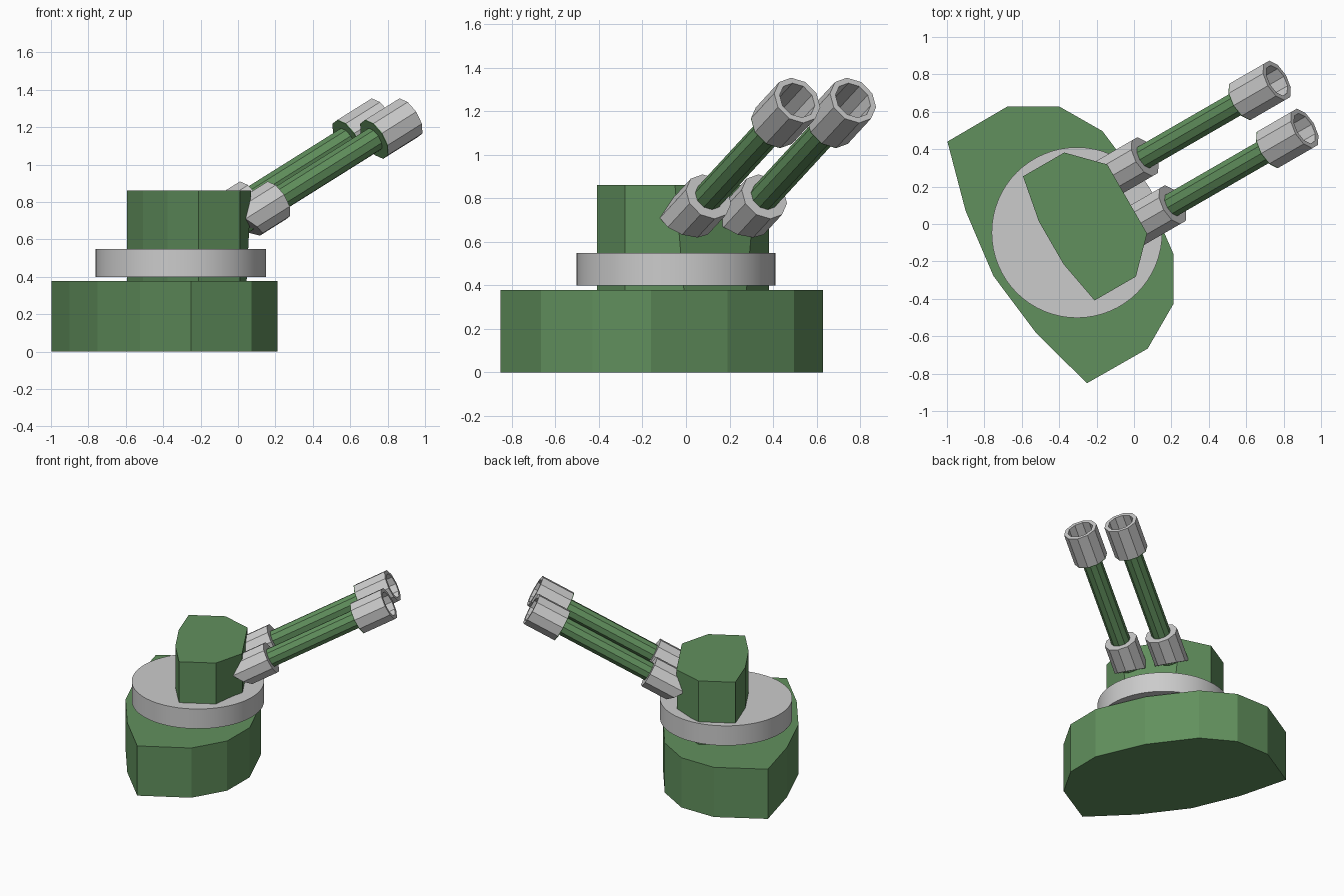
import bpy, bmesh, math
from mathutils import Matrix, Vector

if "Cube" in bpy.data.objects:
    bpy.data.objects.remove(bpy.data.objects["Cube"])

green = bpy.data.materials.new("green_paint")
green.diffuse_color = (0.12, 0.28, 0.11, 1)
green.use_nodes = True
green.node_tree.nodes["Principled BSDF"].inputs["Base Color"].default_value = green.diffuse_color

# Turret frame: local x is the firing direction, local y is its left
FRAME = Matrix.Translation((-0.3155, -0.027, 0)) @ Matrix.Rotation(math.radians(30), 4, 'Z')
ELEVATION = math.radians(28.5)
SIDES = 10


def finish(name, bm, matrix, mat=None):
    bmesh.ops.recalc_face_normals(bm, faces=bm.faces)
    mesh = bpy.data.meshes.new(name)
    bm.to_mesh(mesh)
    bm.free()
    ob = bpy.data.objects.new(name, mesh)
    bpy.context.collection.objects.link(ob)
    ob.matrix_world = matrix
    if mat:
        mesh.materials.append(mat)
    return ob


def loft(bm, rings, closed=False):
    """Bridge equal-length vertex rings; cap the ends unless closed."""
    n = len(rings[0])
    pairs = list(zip(rings, rings[1:]))
    if closed:
        pairs.append((rings[-1], rings[0]))
    for a, b in pairs:
        for i in range(n):
            j = (i + 1) % n
            bm.faces.new((a[i], a[j], b[j], b[i]))
    if not closed:
        bm.faces.new(rings[0])
        bm.faces.new(rings[-1])


def mirrored(half):
    """Complete a half outline (x, half width) across the firing axis."""
    return half + [(x, -w) for x, w in reversed(half) if w > 0]


def prism(name, low, high, z0, z1, mat):
    bm = bmesh.new()
    loft(bm, [[bm.verts.new((x, y, z)) for x, y in mirrored(half)]
              for half, z in ((low, z0), (high, z1))])
    return finish(name, bm, FRAME, mat)


def turned(name, profile, matrix, mat=None, closed=False, cut=0):
    """Revolve (distance, radius) points about x; cut slants the first ring."""
    bm = bmesh.new()
    rings = []
    for k, (s, r) in enumerate(profile):
        ring = []
        for i in range(SIDES):
            a = 2 * math.pi * (i + 0.5) / SIDES
            shift = -cut * math.sin(a) if k == 0 else 0
            ring.append(bm.verts.new((s + shift, r * math.cos(a), r * math.sin(a))))
        rings.append(ring)
    loft(bm, rings, closed)
    return finish(name, bm, matrix, mat)


# Base block
base = [(-0.503, 0), (-0.458, 0.376), (-0.357, 0.746), (0.017, 0.748),
        (0.254, 0.611), (0.389, 0.38), (0.434, 0)]
# both axis points stay single when mirrored
prism("base", base, base, 0, 0.378, green)

# Rotating disc
bm = bmesh.new()
bmesh.ops.create_cone(bm, cap_ends=True, segments=64, radius1=0.456, radius2=0.456, depth=0.15)
disc = finish("turntable", bm, Matrix.Translation((-0.305, -0.046, 0.474)))
bpy.context.view_layer.objects.active = disc
disc.select_set(True)
bpy.ops.object.shade_smooth_by_angle(angle=math.radians(30))
disc.select_set(False)

# Turret house, front face slightly narrower at the bottom
house = [(-0.147, 0.132), (-0.1, 0.383), (0.155, 0.383)]
prism("turret_house", house + [(0.322, 0.165)], house + [(0.322, 0.213)], 0.37, 0.86, green)

# Twin guns, each built backwards from its muzzle
for side, y in (("left", 0.148), ("right", -0.148)):
    gun = FRAME @ Matrix.Translation((1.332, y, 1.25)) @ Matrix.Rotation(-ELEVATION, 4, 'Y')
    turned(side + "_muzzle",
           [(-0.238, 0.118), (0, 0.118), (0, 0.09), (-0.22, 0.09)], gun)
    turned(side + "_barrel",
           [(-1.15, 0.068), (-0.243, 0.068), (-0.243, 0.118), (-0.238, 0.118)], gun, green)
    turned(side + "_collar",
           [(-1.177, 0.116), (-0.927, 0.116)], gun, cut=0.07)
